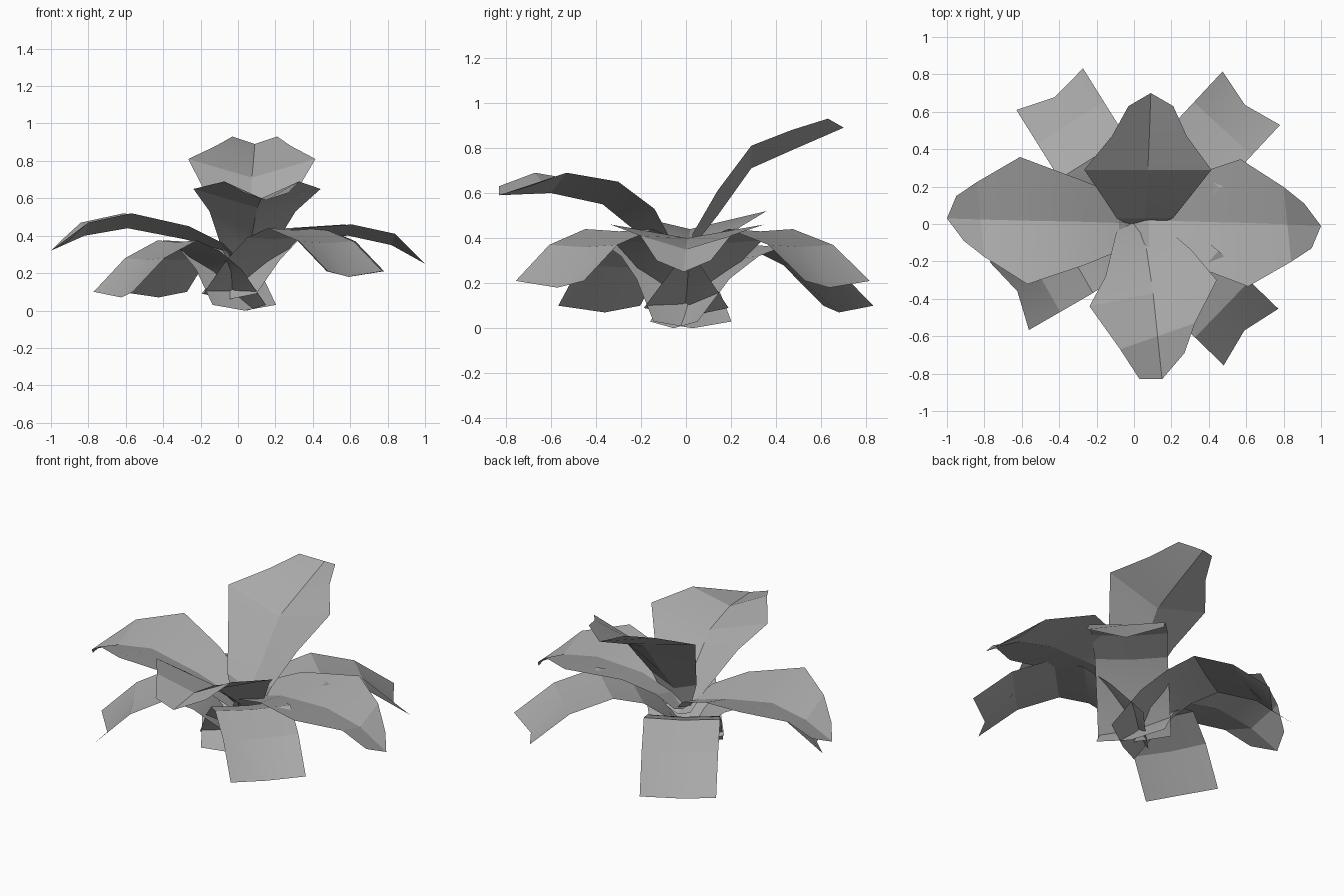
import bpy
import math
from mathutils import Vector

cube = bpy.data.objects.get("Cube")
if cube:
    bpy.data.objects.remove(cube, do_unlink=True)

# One plain grey for the whole flower
grey = bpy.data.materials.new("petal_grey")
grey.use_nodes = True
COLOUR = (0.4, 0.4, 0.4, 1)
grey.diffuse_color = COLOUR
grey.node_tree.nodes["Principled BSDF"].inputs["Base Color"].default_value = COLOUR


def make_blade(name, angle, path, widths, lifts, setback, shift, skew):
    """Loft a creased sheet outwards along a path of (distance, height)."""
    turn = math.radians(angle)
    out = Vector((math.cos(turn), math.sin(turn), 0))
    side = Vector((-out.y, out.x, 0))
    up = Vector((0, 0, 1))
    verts, faces = [], []
    last = len(path) - 1
    for i, (distance, height) in enumerate(path):
        sway = shift[0] + (shift[1] - shift[0]) * i / last
        middle = out * distance + side * sway + up * height
        edge = middle + up * lifts[i]
        if i == last:
            edge -= out * setback
        across = side * widths[i]
        if i > 1:
            across += out * skew
        verts += [edge + across, middle, edge - across]
        if i < last:
            for j in range(2):
                a = 3 * i + j
                faces.append((a, a + 1, a + 4, a + 3))
    mesh = bpy.data.meshes.new(name)
    mesh.from_pydata(verts, [], faces)
    mesh.materials.append(grey)
    blade = bpy.data.objects.new(name, mesh)
    bpy.context.collection.objects.link(blade)
    bpy.ops.object.select_all(action="DESELECT")
    blade.select_set(True)
    bpy.context.view_layer.objects.active = blade
    bpy.ops.object.shade_smooth_by_angle(angle=math.radians(18))


# Four broad upper petals, creased along the middle, narrow at the base
PETAL_WIDTHS = (0.08, 0.15, 0.23, 0.34, 0.2, 0.12)
STEEP = (0.03, 0.06, 0.11, 0.1, 0.09, 0.04)
GENTLE = (0.03, 0.04, 0.05, 0.06, 0.06, 0.05)
RAISED = (0.03, 0.04, 0.07, 0.08, 0.07, 0.05)
SIDE_REACH = (0, 0.08, 0.28, 0.59, 0.82, 1)
petals = (
    ("back_petal", 90, (0, 0.03, 0.14, 0.29, 0.47, 0.7),
     (0.23, 0.36, 0.5, 0.71, 0.79, 0.89), STEEP, (-0.05, -0.09), 0),
    ("front_petal", -90, (-0.03, 0.05, 0.21, 0.37, 0.6, 0.83),
     (0.21, 0.3, 0.42, 0.55, 0.6, 0.59), STEEP, (0.03, 0.15), -0.07),
    ("left_petal", 0, SIDE_REACH,
     (0.25, 0.33, 0.39, 0.4, 0.35, 0.25), GENTLE, (0.03, -0.01), -0.02),
    ("right_petal", 180, SIDE_REACH,
     (0.25, 0.32, 0.38, 0.44, 0.4, 0.32), RAISED, (0, -0.03), -0.02),
)
for name, angle, reach, heights, lifts, shift, skew in petals:
    make_blade(name, angle, list(zip(reach, heights)), PETAL_WIDTHS, lifts,
               0.07, shift, skew)

# Four blunt sepals, crossing at the base and drooping at the end
SEPAL_WIDTHS = (0.2, 0.2, 0.2, 0.21, 0.21, 0.21)
SEPAL_LIFTS = (0.03, 0.02, 0.01, 0.01, 0.01, 0.03)
SEPAL_REACH = (-0.08, 0.13, 0.32, 0.52, 0.8, 1)
HIGH = (0.06, 0.25, 0.38, 0.43, 0.36, 0.18)
LOW = (0, 0.2, 0.31, 0.365, 0.27, 0.07)
sepals = (
    ("back_left_sepal", 47, 0.87, HIGH),
    ("back_right_sepal", 122, 0.8, LOW),
    ("front_right_sepal", 210, 0.72, LOW),
    ("front_left_sepal", -44, 0.82, HIGH),
)
for name, angle, length, heights in sepals:
    path = [(length * r, z) for r, z in zip(SEPAL_REACH, heights)]
    make_blade(name, angle, path, SEPAL_WIDTHS, SEPAL_LIFTS, -0.05, (0, 0), 0)
